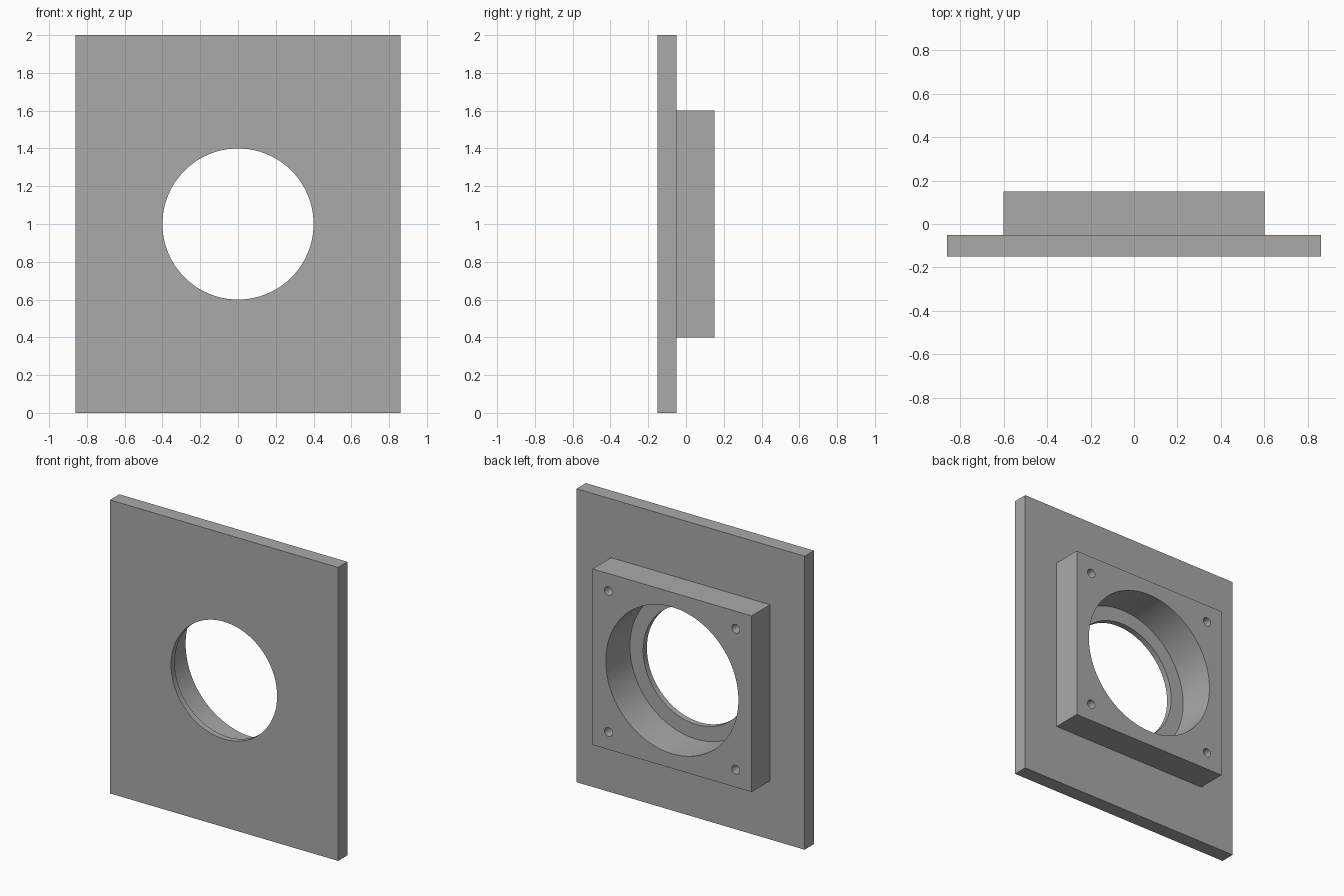
import bpy
import math

cube = bpy.data.objects.get("Cube")
if cube:
    bpy.data.objects.remove(cube, do_unlink=True)

# Single grey material
grey = bpy.data.materials.new("plain_grey")
grey.use_nodes = True
COLOUR = (0.4, 0.4, 0.4, 1)
grey.diffuse_color = COLOUR
grey.node_tree.nodes["Principled BSDF"].inputs["Base Color"].default_value = COLOUR

MID_Z = 1.0
FRONT, STEP, PLATE_BACK, BACK = -0.15, -0.11, -0.05, 0.15
OVERSHOOT = 0.1


def box(name, width, height, y0, y1):
    bpy.ops.mesh.primitive_cube_add(size=1, location=(0, (y0 + y1) / 2, MID_Z))
    ob = bpy.context.object
    ob.name = name
    ob.scale = (width, y1 - y0, height)
    bpy.ops.object.transform_apply(location=True, rotation=False, scale=True)
    ob.data.materials.append(grey)
    return ob


def rod(name, radius, y0, y1, x=0, z=0, sides=96):
    bpy.ops.mesh.primitive_cylinder_add(
        vertices=sides, radius=radius, depth=y1 - y0,
        location=(x, (y0 + y1) / 2, MID_Z + z), rotation=(math.pi / 2, 0, 0))
    ob = bpy.context.object
    ob.name = name
    ob.data.materials.append(grey)
    return ob


def combine(target, tool, operation):
    mod = target.modifiers.new(tool.name, "BOOLEAN")
    mod.operation = operation
    mod.solver = "EXACT"
    mod.object = tool
    bpy.ops.object.select_all(action="DESELECT")
    bpy.context.view_layer.objects.active = target
    target.select_set(True)
    bpy.ops.object.modifier_apply(modifier=mod.name)
    bpy.data.objects.remove(tool, do_unlink=True)


# Wide front plate with a square housing fused to its back
plate = box("mounting_plate", 1.72, 2.0, FRONT, PLATE_BACK)
combine(plate, box("housing", 1.2, 1.2, PLATE_BACK, BACK), "UNION")

# Stepped bore: wide from the back, narrower through the front lip
combine(plate, rod("wide_bore", 0.5, STEP, BACK + OVERSHOOT), "DIFFERENCE")
combine(plate, rod("front_opening", 0.4, FRONT - OVERSHOOT, BACK), "DIFFERENCE")

# Blind screw holes in the housing corners
for sx in (-1, 1):
    for sz in (-1, 1):
        hole = rod("screw_hole", 0.03, PLATE_BACK, BACK + OVERSHOOT,
                   sx * 0.48, sz * 0.48, 24)
        combine(plate, hole, "DIFFERENCE")

# Smooth bores, sharp box edges
plate.select_set(True)
bpy.context.view_layer.objects.active = plate
bpy.ops.object.shade_smooth_by_angle(angle=math.radians(30))
